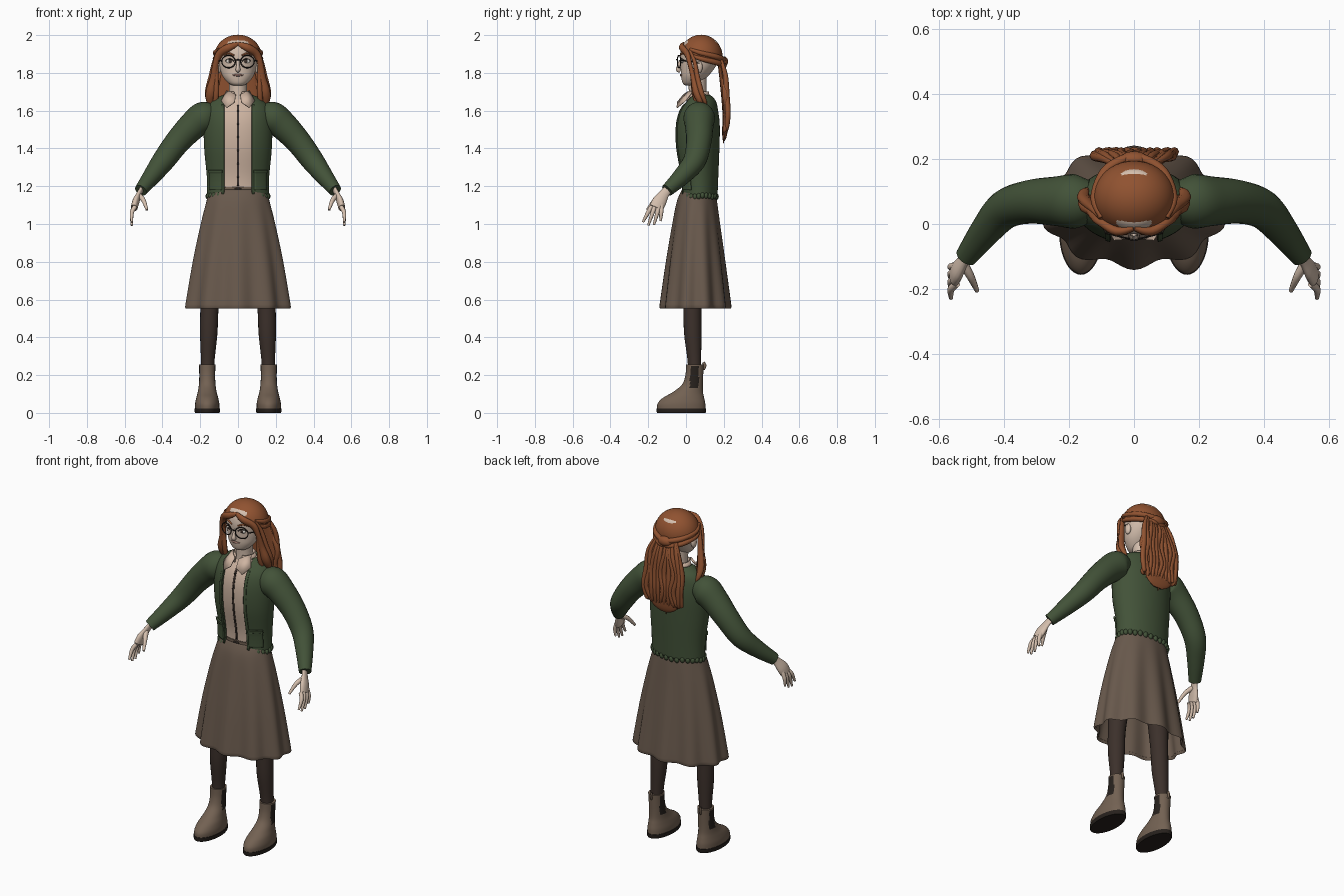
import bpy, bmesh, math, random
from mathutils import Vector, Matrix

random.seed(4)
if "Cube" in bpy.data.objects:
    bpy.data.objects.remove(bpy.data.objects["Cube"])
TAU = math.tau
X, Y, Z = Vector((1, 0, 0)), Vector((0, 1, 0)), Vector((0, 0, 1))


def material(name, *rgb):
    m = bpy.data.materials.new(name)
    m.use_nodes = True
    m.diffuse_color = (*rgb, 1)
    m.node_tree.nodes["Principled BSDF"].inputs["Base Color"].default_value = (*rgb, 1)
    return m


SKIN = material("pale skin", .66, .52, .42)
HAIR = material("auburn hair", .28, .085, .03)
GREEN = material("green wool", .055, .085, .04)
CREAM = material("cream cotton", .62, .46, .36)
SKIRT = material("brown skirt", .14, .1, .073)
LEGS = material("dark leggings", .045, .03, .024)
BOOT = material("boot leather", .17, .12, .085)
DARK = material("near black", .02, .015, .012)
LIPS = material("muted lips", .3, .17, .14)
WHITE = material("eye white", .75, .72, .66)


def finish(name, bm, mat, mirror=False, solid=0):
    bmesh.ops.recalc_face_normals(bm, faces=bm.faces)
    me = bpy.data.meshes.new(name)
    bm.to_mesh(me)
    bm.free()
    me.materials.append(mat)
    me.shade_smooth()
    me.set_sharp_from_angle(angle=math.radians(50))
    ob = bpy.data.objects.new(name, me)
    bpy.context.collection.objects.link(ob)
    if mirror:
        ob.modifiers.new("mirror", 'MIRROR')
    if solid:
        s = ob.modifiers.new("thickness", 'SOLIDIFY')
        s.thickness, s.offset = solid, 0
    return ob


def smooth(rows, k=5):
    """Catmull-Rom resampling of rows of numbers."""
    out = []
    for i in range(len(rows) - 1):
        a, b, c, d = (rows[min(max(j, 0), len(rows) - 1)] for j in range(i - 1, i + 3))
        for s in range(k):
            t = s / k
            out.append(tuple(q + .5 * t * (r - p + t * (2*p - 5*q + 4*r - w + t * (3*(q - r) + w - p)))
                             for p, q, r, w in zip(a, b, c, d)))
    return out + [tuple(rows[-1])]


def skin_rings(bm, rings, closed=True, caps=True):
    vs = [[bm.verts.new(p) for p in ring] for ring in rings]
    n = len(vs[0])
    for a, b in zip(vs, vs[1:]):
        for i in range(n if closed else n - 1):
            j = (i + 1) % n
            bm.faces.new((a[i], a[j], b[j], b[i]))
    if caps:
        bm.faces.new(vs[0])
        bm.faces.new(vs[-1])


def loft(name, rows, mat, cx=0, grow=lambda z, t: 0, edge=None, caps=True, n=40, **kw):
    """Stack of ellipses (z, centre y, rx, ry); edge gives an open x span."""
    rings = []
    for z, cy, rx, ry in rows:
        t0, t1 = edge(rx) if edge else (0, TAU * (n - 1) / n)
        ts = [t0 + (t1 - t0) * i / (n - 1) for i in range(n)]
        rings.append([(cx + (rx + grow(z, t)) * math.sin(t), cy - (ry + grow(z, t)) * math.cos(t), z)
                      for t in ts])
    bm = bmesh.new()
    skin_rings(bm, rings, not edge, caps and not edge)
    return finish(name, bm, mat, **kw)


def tubes(name, paths, mat, ref=Y, flat=1, n=10, k=5, **kw):
    """Tapered tubes along rows (x, y, z, radius)."""
    bm = bmesh.new()
    for path in paths:
        rows = smooth(path, k)
        pts = [Vector(r[:3]) for r in rows]
        rings = []
        for i, p in enumerate(pts):
            d = (pts[min(i + 1, len(pts) - 1)] - pts[max(i - 1, 0)]).normalized()
            side = ref.cross(d).normalized()
            up = d.cross(side)
            r = max(rows[i][3], .001)
            rings.append([p + r * (side * math.cos(TAU*j/n) + up * flat * math.sin(TAU*j/n)) for j in range(n)])
        skin_rings(bm, rings)
    return finish(name, bm, mat, **kw)


def balls(name, items, mat, **kw):
    """Ellipsoids given as (centre, radii)."""
    bm = bmesh.new()
    for c, r in items:
        bmesh.ops.create_uvsphere(bm, u_segments=20, v_segments=12, radius=1,
                                  matrix=Matrix.Translation(c) @ Matrix.Diagonal((*r, 1)))
    return finish(name, bm, mat, **kw)


def at(rows, z):
    """Row of a loft table at height z."""
    for a, b in zip(rows, rows[1:]):
        if z <= b[0]:
            f = (z - a[0]) / (b[0] - a[0])
            return tuple(p + (q - p) * f for p, q in zip(a, b))
    return rows[-1]


def span(x0, x1):
    return lambda rx: (math.asin(x0 / rx), math.asin(x1 / rx))


def patch(name, z0, z1, x0, x1, offset, mat, **kw):
    rows = [at(torso, z0 + (z1 - z0) * i / 16) for i in range(17)]
    return loft(name, rows, mat, grow=lambda z, t: offset, edge=span(x0, x1), n=8, **kw)


# Torso: cream shirt under an open jacket
torso = smooth([(1.15, .07, .158, .092), (1.25, .07, .16, .096), (1.4, .06, .174, .112), (1.52, .06, .176, .114),
                (1.6, .065, .165, .1), (1.65, .075, .13, .078), (1.68, .07, .075, .055)])
loft("shirt", torso, CREAM, grow=lambda z, t: -.012)


def jacket_edge(rx):
    t = math.asin(min(.072 / rx, .85))
    return t, TAU - t


loft("jacket_body", torso, GREEN, edge=jacket_edge, n=48, solid=.01)
patch("jacket_front_trim", 1.15, 1.63, .07, .084, .006, GREEN, mirror=True, solid=.008)
patch("pocket", 1.18, 1.27, .08, .142, .008, GREEN, mirror=True, solid=.008)
patch("pocket_welt", 1.27, 1.285, .078, .144, .011, GREEN, mirror=True, solid=.009)
patch("button_placket", 1.2, 1.63, -.006, .006, -.009, LEGS, solid=.003)
patch("belt", 1.168, 1.195, -.09, .09, -.008, BOOT, solid=.006)


def front(z):
    return at(torso, z)[1] - at(torso, z)[3]


balls("buttons", [((0, front(z) + .008, z), (.006, .004, .006)) for z in (1.25, 1.32, 1.39, 1.46, 1.53, 1.6)], DARK)
balls("buckle", [((0, front(1.18) + .006, 1.181), (.02, .006, .012))], DARK)
t0, t1 = jacket_edge(.158)
hem = [t0 + (t1 - t0) * i / 25 for i in range(26)]
balls("hem_scallops", [((.158 * math.sin(t), .07 - .092 * math.cos(t), 1.148 + random.uniform(-.004, .004)),
                        (.014, .012, .017)) for t in hem], GREEN)

# Sleeves and hands
tubes("sleeves", [[(.13, .075, 1.575, .06), (.18, .07, 1.565, .083), (.24, .07, 1.52, .076), (.32, .068, 1.435, .067),
                   (.395, .045, 1.335, .06), (.455, -.02, 1.255, .048), (.515, -.1, 1.178, .034)]],
      GREEN, n=24, mirror=True)
tubes("palms", [[(.5, -.08, 1.2, .026), (.52, -.11, 1.165, .025), (.54, -.14, 1.12, .037), (.55, -.158, 1.085, .036)]],
      SKIN, ref=X, flat=.5, n=16, mirror=True)
fingers = [[(.545, -.155 + a, 1.1 + a * .3, .012), (.562, -.165 + 1.3 * a, 1.06, .011), (.562, y, z, .006)]
           for a, y, z in ((-.028, -.228, 1.01), (-.009, -.2, .992), (.01, -.17, .995), (.026, -.135, 1.015))]
fingers.append([(.522, -.125, 1.15, .015), (.5, -.165, 1.125, .012), (.482, -.205, 1.075, .007)])
tubes("fingers", fingers, SKIN, ref=X, mirror=True)

# Pleated flared skirt
skirt = smooth([(.57, .05, .272, .172), (.575, .05, .274, .174), (.8, .051, .238, .147), (1, .054, .196, .12),
                (1.12, .058, .164, .102), (1.18, .066, .147, .085)])
loft("skirt", skirt, SKIRT, caps=False, n=96, solid=.007,
     grow=lambda z, t: .012 * max(0, (1.15 - z) / .58) * math.sin(10 * t + math.pi / 2))

# Legs and boots
tubes("leggings", [[(.1, .045, 1, .075), (.13, .04, .8, .063), (.15, .034, .57, .049), (.155, .036, .42, .046),
                    (.16, .044, .28, .036), (.163, .045, .18, .033)]], LEGS, n=20, mirror=True)
boots = loft("boots", smooth([(.02, -.025, .064, .128), (.05, -.024, .064, .126), (.08, -.013, .058, .109),
                              (.11, .01, .05, .08), (.15, .034, .044, .055), (.2, .044, .042, .047),
                              (.255, .047, .044, .047)]), BOOT, cx=.163, mirror=True)
boots.data.materials.append(DARK)
for f in boots.data.polygons:
    if .13 < f.center.z < .245 and abs(f.normal.x) > .88 and f.center.y > .02:
        f.material_index = 1
loft("boot_soles", [(0, -.025, .064, .128), (.006, -.025, .067, .131), (.024, -.025, .067, .131)],
     DARK, cx=.163, mirror=True)
tubes("boot_pull_tabs", [[(.163, .09, .23, .01), (.163, .098, .25, .01), (.163, .092, .268, .008)]],
      BOOT, ref=X, flat=.5, mirror=True)

# Neck, collar and head
tubes("neck", [[(0, .068, 1.62, .055), (0, .062, 1.7, .047), (0, .06, 1.79, .05)]], SKIN, n=24)
loft("collar_band", [(1.65, .062, .068, .062), (1.7, .064, .058, .055)], CREAM,
     edge=lambda rx: (.35, TAU - .35), solid=.006)
bm = bmesh.new()
bm.faces.new([bm.verts.new(p) for p in ((.012, -.012, 1.685), (.018, -.045, 1.645), (.06, -.048, 1.615),
                                        (.088, -.005, 1.65), (.06, .04, 1.705), (.04, .01, 1.7))])
bmesh.ops.triangulate(bm, faces=bm.faces)
finish("collar_points", bm, CREAM, mirror=True, solid=.006)
head = smooth([(1.732, .02, .022, .02), (1.745, .028, .05, .045), (1.78, .044, .08, .07), (1.82, .06, .095, .088),
               (1.86, .07, .102, .1), (1.9, .073, .105, .104), (1.94, .076, .1, .098), (1.97, .08, .08, .08),
               (1.985, .08, .04, .04)])
loft("head", head, SKIN)


def face(x, z, out=0):
    r = at(head, z)
    return x, r[1] - r[3] * math.sqrt(1 - (x / r[2]) ** 2) - out, z


balls("ears", [((.1, .068, 1.83), (.014, .02, .032))], SKIN, mirror=True)
tubes("nose", [[face(0, 1.868) + (.007,), face(0, 1.84, .008) + (.009,), face(0, 1.818, .012) + (.013,),
                face(0, 1.808, .002) + (.009,)]], SKIN, ref=X)
balls("eyes", [(face(.043, 1.862, -.002), (.02, .006, .011))], WHITE, mirror=True)
balls("irises", [(face(.042, 1.862, .003), (.009, .003, .009))], LEGS, mirror=True)
tubes("upper_lids", [[face(x, z, .003) + (.003,) for x, z in ((.022, 1.862), (.042, 1.875), (.066, 1.864))]],
      DARK, mirror=True)
tubes("eyebrows", [[face(.02, 1.892, .001) + (.004,), face(.048, 1.903, .001) + (.005,),
                    face(.074, 1.892, .001) + (.002,)]], HAIR, mirror=True)
tubes("lips", [[face(x, z, 0) + (r,) for x, z, r in ((-.03, 1.789, .002), (-.01, 1.788, .006), (.01, 1.788, .006),
                                                     (.03, 1.789, .002))]], LIPS)

# Round glasses
rim = [(.05 + .036 * math.cos(TAU * i / 20), -.046 + .25 * (.036 + .036 * math.cos(TAU * i / 20)),
        1.86 + .033 * math.sin(TAU * i / 20), .003) for i in range(21)]
tubes("glasses_rims", [rim], DARK, k=2, n=6, mirror=True)
tubes("glasses_bridge", [[(-.015, -.046, 1.866, .003), (0, -.05, 1.87, .003), (.015, -.046, 1.866, .003)]], DARK)
tubes("glasses_arms", [[(.086, -.028, 1.865, .003), (.106, .02, 1.862, .003), (.108, .075, 1.85, .003)]],
      DARK, ref=Z, mirror=True)

# Hair cap, trimmed along a sloping hairline
bm = bmesh.new()
bmesh.ops.create_uvsphere(bm, u_segments=40, v_segments=24, radius=1,
                          matrix=Matrix.Translation((0, .08, 1.885)) @ Matrix.Diagonal((.122, .11, .113, 1)))
bmesh.ops.bisect_plane(bm, geom=bm.verts[:] + bm.edges[:] + bm.faces[:], plane_co=(0, -.02, 1.925),
                       plane_no=(0, .45, 1), clear_inner=True)
finish("hair_cap", bm, HAIR, solid=.008)

# Locks swept off the parting and falling beside the face
tubes("front_locks", [[(0, -.012, 1.952, .012), (.05, -.022, 1.934, .02), (.098, .006, 1.9, .02),
                       (.12, .022, 1.84, .016), (.128, .04, 1.77, .021), (.142, .055, 1.7, .028),
                       (.145, .075, 1.65, .022), (.125, .09, 1.61, .003)],
                      [(.1, .02, 1.92, .01), (.122, .045, 1.86, .014), (.138, .06, 1.78, .018),
                       (.155, .08, 1.7, .02), (.152, .1, 1.65, .014), (.14, .11, 1.62, .002)],
                      [(.108, .01, 1.9, .008), (.114, .03, 1.8, .011), (.115, .04, 1.7, .015),
                       (.118, .06, 1.63, .012), (.105, .07, 1.58, .002)]], HAIR, flat=.75, mirror=True)

# Twists drawn back to a knot, with a long wavy tail below
tubes("hair_twists", [[(.1, .02, 1.925 - d, .008), (.121, .08, 1.905 - d, .013), (.09, .16, 1.885 - d, .015),
                       (.03, .2, 1.87 - d, .014), (0, .2, 1.865 - d, .008)] for d in (0, .03)],
      HAIR, ref=Z, mirror=True)
balls("hair_knot", [((0, .198, 1.86), (.045, .025, .028))], HAIR)
tubes("tail_core", [[(0, .175, 1.88, .07), (0, .195, 1.75, .1), (0, .21, 1.6, .112), (0, .205, 1.48, .085),
                     (0, .2, 1.44, .03)]], HAIR, flat=.16, n=24)
strands = []
for i in range(22):
    x = -.118 + .236 * i / 21
    w = random.uniform(-.012, .012)
    d = .008 * (i % 2)
    end = 1.42 + random.uniform(0, .07) + abs(x) * .5
    strands.append([(x * .5, .182, 1.885, .006), (x * .8 + w, .2 + d, 1.79, .013), (x - w, .208 + d, 1.68, .015),
                    (x + w, .214 + d, 1.58, .014), (x * .95 - w, .205 + d, 1.5, .011), (x * .85, .197, end, .002)])
tubes("tail_strands", strands, HAIR, n=8)
